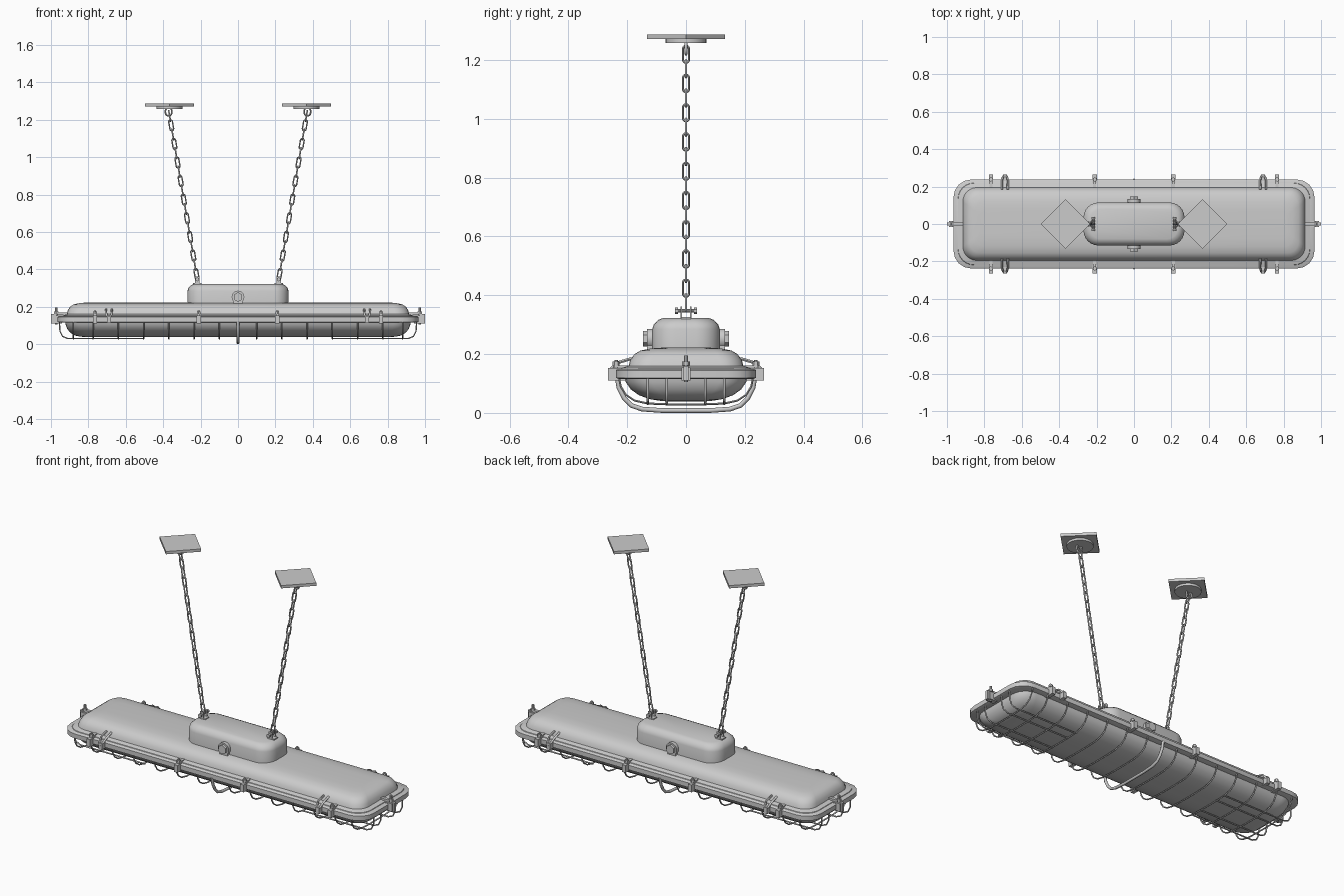
import bpy, bmesh
from math import sin, cos, pi
from mathutils import Vector, Matrix

if "Cube" in bpy.data.objects:
    bpy.data.objects.remove(bpy.data.objects["Cube"])


def finish(name, bm, angle=35):
    bmesh.ops.recalc_face_normals(bm, faces=bm.faces)
    me = bpy.data.meshes.new(name)
    bm.to_mesh(me)
    bm.free()
    ob = bpy.data.objects.new(name, me)
    bpy.context.collection.objects.link(ob)
    smooth(ob, angle)
    return ob


def smooth(ob, angle=35):
    bpy.ops.object.select_all(action='DESELECT')
    ob.select_set(True)
    bpy.context.view_layer.objects.active = ob
    bpy.ops.object.shade_smooth_by_angle(angle=angle * pi / 180)


def loft(name, rings, seg=6):
    """Stack of rounded rectangles given as (half x, half y, corner radius, z)."""
    bm = bmesh.new()
    loops = []
    for hx, hy, r, z in rings:
        loop = []
        for q, (sx, sy) in enumerate([(1, 1), (-1, 1), (-1, -1), (1, -1)]):
            for i in range(seg + 1):
                a = (q + i / seg) * pi / 2
                loop.append(bm.verts.new((sx * (hx - r) + r * cos(a), sy * (hy - r) + r * sin(a), z)))
        loops.append(loop)
    for a, b in zip(loops, loops[1:]):
        for i in range(len(a)):
            j = (i + 1) % len(a)
            bm.faces.new((a[i], a[j], b[j], b[i]))
    bm.faces.new(loops[0])
    bm.faces.new(loops[-1])
    return finish(name, bm)


def wires(name, paths, r, cyclic=False, res=1):
    """Round wires swept along several paths, joined in one object."""
    cu = bpy.data.curves.new(name, 'CURVE')
    cu.dimensions = '3D'
    cu.bevel_depth = r
    cu.bevel_resolution = res
    cu.use_fill_caps = True
    for p in paths:
        sp = cu.splines.new('POLY')
        sp.points.add(len(p) - 1)
        for pt, co in zip(sp.points, p):
            pt.co = (*co, 1)
        sp.use_cyclic_u = cyclic
    ob = bpy.data.objects.new(name, cu)
    bpy.context.collection.objects.link(ob)
    bpy.ops.object.select_all(action='DESELECT')
    ob.select_set(True)
    bpy.context.view_layer.objects.active = ob
    bpy.ops.object.convert(target='MESH')
    smooth(bpy.context.object, 60)


def solids(name, parts):
    """Parts: ('box', centre, size) or ('cyl', centre, (radius, length, axis, sides))."""
    bm = bmesh.new()
    for kind, c, s in parts:
        if kind == 'box':
            bmesh.ops.create_cube(bm, size=1, matrix=Matrix.Translation(c) @ Matrix.Diagonal((*s, 1)))
        else:
            rot = Vector((0, 0, 1)).rotation_difference(Vector(s[2])).to_matrix().to_4x4()
            bmesh.ops.create_cone(bm, cap_ends=True, segments=s[3], radius1=s[0], radius2=s[0],
                                  depth=s[1], matrix=Matrix.Translation(c) @ rot)
    return finish(name, bm)


X, Y, Z = (1, 0, 0), (0, 1, 0), (0, 0, 1)

# Main body: upper housing, rim and lower diffuser
loft("upper_housing", [(.945, .225, .085, .14), (.94, .218, .085, .153), (.915, .195, .075, .16),
                       (.91, .19, .075, .18), (.898, .175, .07, .2), (.88, .155, .06, .212),
                       (.85, .12, .05, .219), (.82, .08, .04, .222)])
loft("rim", [(.955, .228, .09, .115), (.965, .238, .095, .119), (.965, .238, .095, .145),
             (.958, .231, .09, .15)], 4)
loft("diffuser", [(.925, .21, .09, .13), (.922, .205, .09, .105), (.912, .188, .088, .08),
                  (.895, .16, .08, .06), (.87, .12, .07, .046), (.84, .08, .05, .04), (.8, .04, .03, .038)])

# Control gear box with cable glands
loft("gear_box", [(.27, .115, .08, .2), (.27, .115, .08, .285), (.264, .109, .076, .302),
                  (.25, .095, .07, .316), (.235, .08, .06, .322)])
parts = []
for s in (-1, 1):
    parts += [('cyl', (0, s * .118, .252), (.034, .03, Y, 20)),
              ('cyl', (0, s * .136, .252), (.026, .022, Y, 6)),
              ('box', (0, s * .122, .225), (.05, .02, .035))]
solids("cable_glands", parts)

# Wire guard
half = [(.228, .12), (.222, .09), (.205, .062), (.175, .042), (.13, .032), (.06, .029)]
section = half + [(-y, z) for y, z in reversed(half)]
ribs = [[(s * x, y, z) for y, z in section] for x in (.1, .235, .37, .505, .64, .775, .88) for s in (-1, 1)]
wires("guard_ribs", ribs, .004)
ends = [[(s * x, y, z) for x, z in [(.955, .12), (.952, .07), (.938, .042), (.91, .03), (.5, .03)]]
        for s in (-1, 1) for y in (-.13, -.065, .065, .13)]
wires("guard_end_wires", ends, .004)
hoop = [(.235, .125), (.228, .085), (.21, .05), (.185, .025), (.15, .013), (.08, .008)]
wires("center_hoop", [[(0, y, z) for y, z in hoop + [(-y, z) for y, z in reversed(hoop)]]], .008, res=2)

# Clamps along the long sides and at the ends
parts, latch = [], []
for sx in (-1, 1):
    for sy in (-1, 1):
        for x in (.21, .765):
            parts += [('box', (sx * x, sy * .229, .132), (.022, .072, .042)),
                      ('cyl', (sx * x, sy * .238, .15), (.006, .06, Z, 8)),
                      ('cyl', (sx * x, sy * .238, .168), (.012, .012, Z, 6)),
                      ('box', (sx * x, sy * .215, .158), (.016, .06, .008))]
        latch.append([(sx * (.69 + dx), sy * y, z) for dx, y, z in
                      [(-.015, .185, .185), (-.016, .235, .17), (-.01, .255, .15), (0, .26, .135),
                       (.01, .255, .15), (.016, .235, .17), (.015, .185, .185)]])
        parts.append(('box', (sx * .69, sy * .245, .132), (.022, .04, .036)))
    parts += [('box', (sx * .965, 0, .132), (.05, .03, .045)),
              ('box', (sx * .986, 0, .135), (.028, .016, .05)),
              ('cyl', (sx * .972, 0, .15), (.007, .09, Z, 8)),
              ('cyl', (sx * .972, 0, .168), (.013, .012, Z, 6)),
              ('box', (sx * .93, 0, .162), (.07, .018, .012))]
solids("rim_clamps", parts)
wires("latch_loops", latch, .006)


# Suspension: eye bolts, chains and ceiling plates
def link(c, u, v, length, width):
    """Stadium-shaped chain link path in the plane of u (long) and v (wide)."""
    r, h = width / 2, length / 2 - width / 2
    pts = []
    for e in (1, -1):
        for i in range(7):
            a = pi * i / 6
            pts.append(c + u * (e * (h + r * sin(a))) + v * (e * r * cos(a)))
    return pts


for s, side in ((-1, "left"), (1, "right")):
    lo, hi = Vector((s * .218, 0, .35)), Vector((s * .37, 0, 1.245))
    d = (hi - lo).normalized()
    n = Vector((d.z, 0, -d.x))
    w = Vector(Y)
    count = 18
    links = [link(lo.lerp(hi, (i + .5) / count), d, w if i % 2 else n, .059, .02) for i in range(count)]
    wires(side + "_chain", links, .0042, True)
    wires(side + "_ceiling_eye", [link(Vector((s * .371, 0, 1.243)), Vector(Z), Vector(X), .045, .034)], .005, True)
    solids(side + "_box_shackle", [
        ('box', (s * .218, 0, .322), (.045, .035, .01)),
        ('box', (s * .218, .016, .34), (.022, .006, .045)),
        ('box', (s * .218, -.016, .34), (.022, .006, .045)),
        ('cyl', (s * .218, 0, .347), (.006, .075, Y, 10)),
        ('cyl', (s * .218, .033, .347), (.011, .01, Y, 6)),
        ('cyl', (s * .218, -.033, .347), (.011, .01, Y, 6))])
    solids(side + "_ceiling_plate", [
        ('cyl', (s * .366, 0, 1.279), (.132, .016, Z, 4)),
        ('cyl', (s * .366, 0, 1.265), (.07, .014, Z, 24))])
